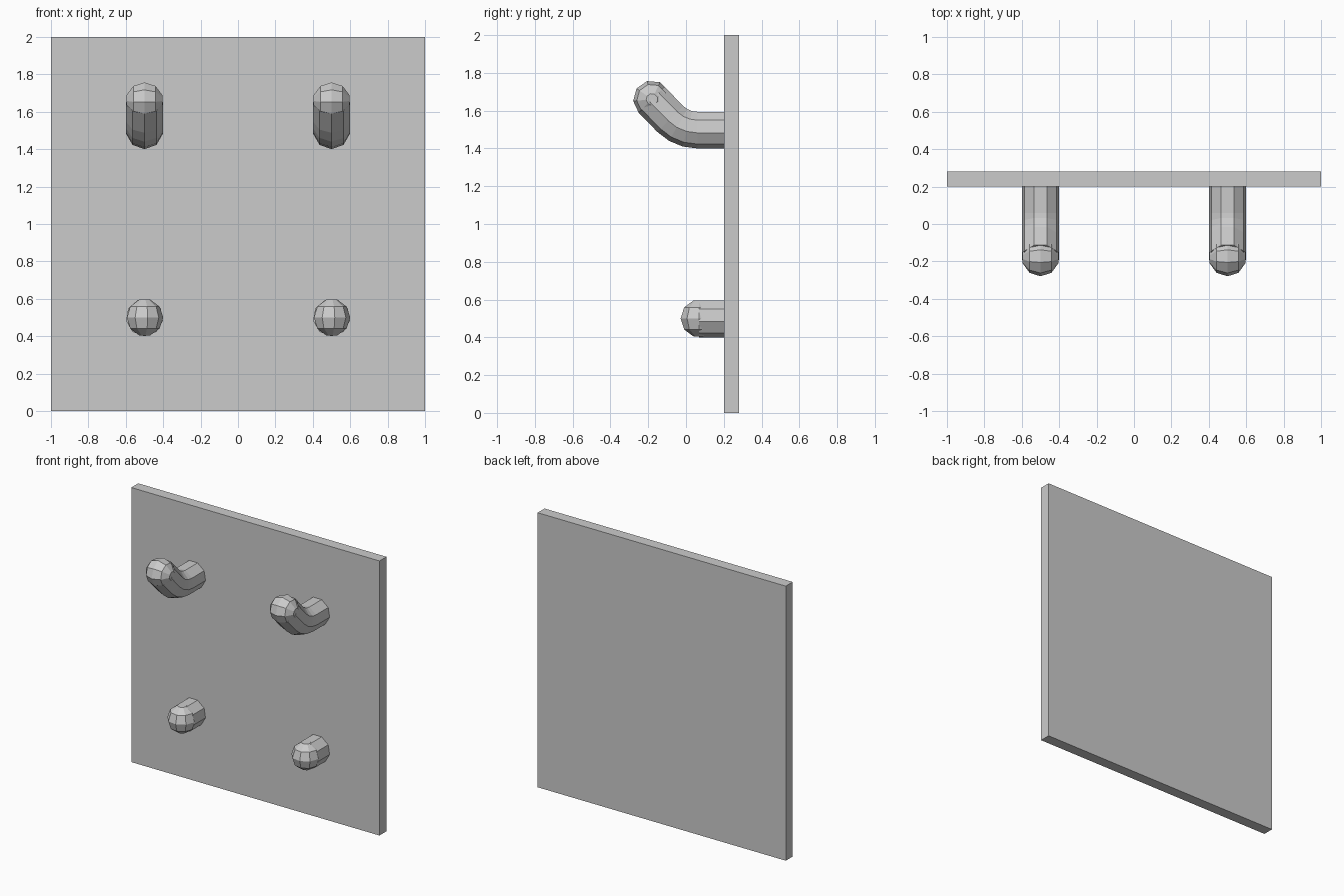
import bpy, bmesh
from math import sin, cos, pi, radians
from mathutils import Vector

cube = bpy.data.objects.get("Cube")
if cube:
    bpy.data.objects.remove(cube, do_unlink=True)

SIDES = 9
RADIUS = 0.1
X, Y, Z = Vector((1, 0, 0)), Vector((0, 1, 0)), Vector((0, 0, 1))

grey = bpy.data.materials.new("light_grey")
grey.use_nodes = True
grey.diffuse_color = (0.6, 0.6, 0.6, 1)
grey.node_tree.nodes["Principled BSDF"].inputs["Base Color"].default_value = grey.diffuse_color


def add_object(name, bm):
    bmesh.ops.recalc_face_normals(bm, faces=bm.faces[:])
    mesh = bpy.data.meshes.new(name)
    bm.to_mesh(mesh)
    bm.free()
    mesh.materials.append(grey)
    obj = bpy.data.objects.new(name, mesh)
    bpy.context.collection.objects.link(obj)
    return obj


def loft(name, rings):
    """Skin a list of equal rings and cap both ends."""
    bm = bmesh.new()
    loops = [[bm.verts.new(p) for p in ring] for ring in rings]
    for a, b in zip(loops, loops[1:]):
        for i in range(SIDES):
            j = (i + 1) % SIDES
            bm.faces.new((a[i], a[j], b[j], b[i]))
    bm.faces.new(loops[0])
    bm.faces.new(loops[-1])
    return add_object(name, bm)


def ring(centre, e1, e2, r):
    steps = [2 * pi * k / SIDES for k in range(SIDES)]
    return [centre + r * (cos(t) * e1 + sin(t) * e2) for t in steps]


def ball(name, centre, pole, e1, e2):
    """Faceted ball with small flat caps at its poles."""
    angles = [pi * (k + 0.5) / 5 for k in range(5)]
    return loft(name, [ring(centre + pole * RADIUS * cos(a), e1, e2, RADIUS * sin(a))
                       for a in angles])


def down(a):
    """Underside direction of a rod climbing forward at angle a."""
    return Vector((0, -sin(a), -cos(a)))


def rod(name, path):
    return loft(name, [ring(c, down(a), X, RADIUS) for c, a in path])


# Back panel
bm = bmesh.new()
bmesh.ops.create_cube(bm, size=1)
for v in bm.verts:
    v.co = Vector((v.co.x * 2, v.co.y * 0.08 + 0.24, v.co.z * 2 + 1))
add_object("back_panel", bm)

BEND = 0.2
START = 0.06
for side, x in (("left", 0.5), ("right", -0.5)):
    # Upper hook: straight, bent upward, then a short straight tip
    path = [(Vector((x, 0.24, 1.5)), 0)]
    for k in range(4):
        a = radians(15 * k)
        path.append((Vector((x, START - BEND * sin(a), 1.5 + BEND * (1 - cos(a)))), a))
    tip = Vector((x, -0.18, 1.66))
    path.append((tip, a))
    rod(side + "_hook", path)
    ball(side + "_hook_tip", tip, X, down(a), X.cross(down(a)))

    # Lower peg with rounded end
    end = Vector((x, 0.07, 0.5))
    rod(side + "_peg", [(Vector((x, 0.24, 0.5)), 0), (end, 0)])
    ball(side + "_peg_tip", end, Z, X, Y)
